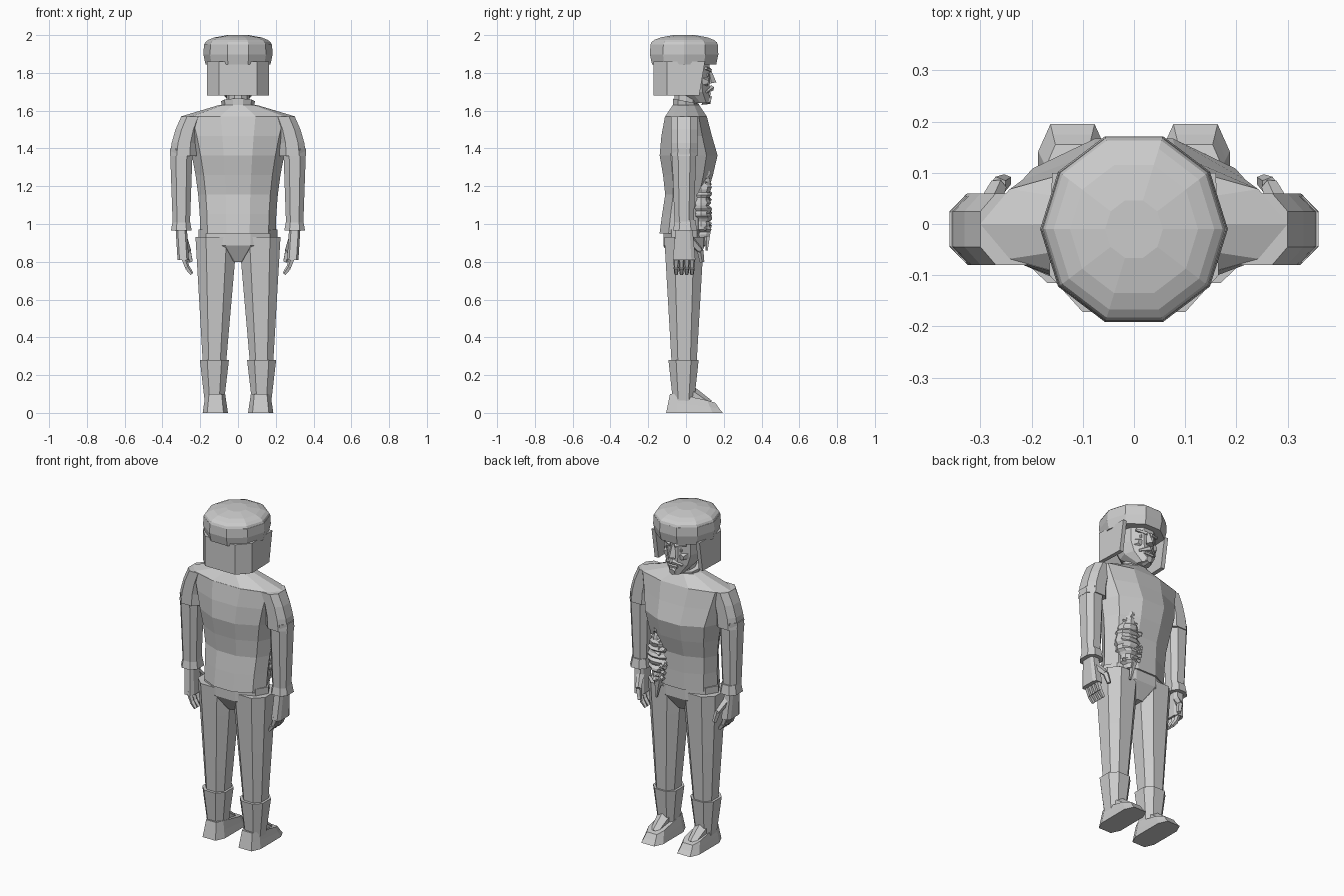
import bpy, bmesh, math, random
from mathutils import Vector, Matrix

random.seed(4)
cube = bpy.data.objects.get("Cube")
if cube:
    bpy.data.objects.remove(cube)

colour = (0.6, 0.6, 0.6, 1)
grey = bpy.data.materials.new("light_grey")
grey.use_nodes = True
grey.diffuse_color = colour
grey.node_tree.nodes["Principled BSDF"].inputs["Base Color"].default_value = colour


def finish(bm, name):
    bmesh.ops.recalc_face_normals(bm, faces=bm.faces)
    mesh = bpy.data.meshes.new(name)
    bm.to_mesh(mesh)
    bm.free()
    mesh.materials.append(grey)
    obj = bpy.data.objects.new(name, mesh)
    bpy.context.collection.objects.link(obj)
    return obj


def polygon(sides, squareness=1):
    """Unit outline; a squareness below one pushes the corners outwards."""
    outline = []
    for i in range(sides):
        angle = math.tau * (i + 0.5) / sides
        x, y = math.sin(angle), math.cos(angle)
        outline.append((math.copysign(abs(x) ** squareness, x), math.copysign(abs(y) ** squareness, y)))
    reach = max(x for x, y in outline)
    depth = max(y for x, y in outline)
    return [(x / reach, y / depth) for x, y in outline]


LIMB = polygon(8, 0.8)
ROUND = polygon(10)
SHOE = polygon(8, 0.5)


def loft(name, bottom, top, shape, profile=LIMB, steps=1, side=1):
    """Capped tube; shape(t) gives the centre x and y, half width and half depth."""
    bm = bmesh.new()
    rings = []
    for step in range(steps + 1):
        t = step / steps
        z = bottom + (top - bottom) * t
        x, y, width, depth = shape(t)
        rings.append([bm.verts.new((side * (x + px * width), y + py * depth, z)) for px, py in profile])
    count = len(profile)
    for low, high in zip(rings, rings[1:]):
        for i in range(count):
            j = (i + 1) % count
            bm.faces.new((low[i], low[j], high[j], high[i]))
    bm.faces.new(rings[0])
    bm.faces.new(rings[-1])
    return finish(bm, name)


def strut(name, start, end, radius, end_radius, sides=5):
    """Tapered bar between two points."""
    start, end = Vector(start), Vector(end)
    axis = end - start
    turn = axis.to_track_quat('Z', 'Y').to_matrix().to_4x4()
    bm = bmesh.new()
    bmesh.ops.create_cone(bm, cap_ends=True, segments=sides, radius1=radius, radius2=end_radius,
                          depth=axis.length, matrix=Matrix.Translation((start + end) / 2) @ turn)
    return finish(bm, name)


# Jacket: narrow waist, wide shoulders, full chest and arched back
def jacket_shape(t):
    chest = max(0, 1 - 3 * abs(t - 0.65))
    front = 0.11 + 0.06 * chest
    back = 0.125 + 0.015 * math.cos(9 * t)
    return 0, (front - back) / 2, 0.2 + 0.1 * t * t, (front + back) / 2


loft("jacket", 0.95, 1.57, jacket_shape, ROUND, steps=6)
loft("shoulder_slope", 1.57, 1.63, lambda t: (0, 0, 0.3 - 0.2 * t, 0.11 - 0.04 * t), ROUND)
loft("hips", 0.8, 0.97, lambda t: (0, -0.01, 0.05 + 0.16 * min(1, 2 * t), 0.06 + 0.05 * min(1, 2 * t)),
     ROUND, steps=4)

# Neck and tilted collar
loft("neck", 1.6, 1.7, lambda t: (0, 0, 0.06, 0.06), ROUND)
collar = loft("collar", 1.6, 1.65, lambda t: (0, 0, 0.08 + 0.01 * t, 0.07), ROUND)
for vert in collar.data.vertices:
    vert.co.z -= vert.co.y / 5

for side, label in ((1, "left"), (-1, "right")):
    def limb(part, bottom, top, shape, profile=LIMB, steps=1):
        return loft(f"{label}_{part}", bottom, top, shape, profile, steps, side)

    def digit(part, start, end, radius):
        strut(f"{label}_{part}", (side * start[0], *start[1:]), (side * end[0], *end[1:]),
              radius, radius * 0.7)

    # Arms, shoulders and flared cuffs
    limb("arm", 0.98, 1.4, lambda t: (0.3, -0.01, 0.045 + 0.015 * t, 0.05 + 0.015 * t), steps=3)
    limb("shoulder", 1.36, 1.57, lambda t: (0.29 - 0.05 * t * t, -0.01, 0.07 - 0.01 * t, 0.07), steps=3)
    limb("cuff", 0.965, 1.02, lambda t: (0.3, -0.005, 0.055 - 0.01 * t, 0.064 - 0.01 * t))

    # Hands with curled fingers
    limb("palm", 0.81, 0.97, lambda t: (0.29 + 0.01 * t, -0.01, 0.03, 0.06 - 0.015 * t), SHOE)
    for finger in range(4):
        y = 0.028 * finger - 0.052
        knuckle = (0.27, y, 0.77)
        digit("finger_base", (0.29, y, 0.83), knuckle, 0.018)
        digit("finger_tip", knuckle, (0.245, y, 0.735), 0.015)
    thumb_joint = (0.265, 0.075, 0.86)
    digit("thumb_base", (0.29, 0.02, 0.92), thumb_joint, 0.024)
    digit("thumb_tip", thumb_joint, (0.25, 0.085, 0.8), 0.018)

    # Legs, boot shafts and shoes
    limb("leg", 0.24, 0.93, lambda t: (0.125 - 0.01 * t, -0.01, 0.06 + 0.05 * t, 0.065 + 0.04 * t), steps=4)
    limb("boot_shaft", 0.05, 0.28, lambda t: (0.125, -0.013, 0.05 + 0.027 * t, 0.055 + 0.025 * t))
    shoe = limb("shoe", 0, 0.1, lambda t: (0.12, 0.045 - 0.01 * t, 0.067 - 0.015 * t, 0.15 - 0.03 * t),
                SHOE, steps=2)
    for vert in shoe.data.vertices:
        vert.co.z *= 1 - 3 * max(0, vert.co.y)
    strut(f"{label}_instep", (side * 0.125, 0.02, 0.1), (side * 0.125, 0.12, 0.04), 0.045, 0.03, sides=6)

# Fur cap: bulging band under a shallow dome
loft("cap_band", 1.845, 1.95, lambda t: (0, -0.01, 0.172 + 0.012 * math.sin(2.4 * t), 0.17 + 0.012 * math.sin(2.4 * t)),
     ROUND, steps=2)


def dome_shape(t):
    radius = 0.178 * math.sqrt(1 - 0.9 * t * t)
    return 0, -0.01, radius, radius


loft("cap_dome", 1.95, 2, dome_shape, ROUND, steps=4)

# Neck flap hanging from the cap round the back and sides
bm = bmesh.new()
half = [(0.16, 0.1), (0.165, -0.1), (0.1, -0.172)]
outline = half + [(-x, y) for x, y in reversed(half)]
upper = [bm.verts.new((x, y, 1.86)) for x, y in outline]
lower = [bm.verts.new((x, min(y, 0.07), 1.68)) for x, y in outline]
for i in range(len(outline) - 1):
    bm.faces.new((upper[i], upper[i + 1], lower[i + 1], lower[i]))
flap = finish(bm, "cap_flap")
lining = flap.modifiers.new("thickness", 'SOLIDIFY')
lining.thickness = 0.025
lining.offset = -1


# Head narrowing to the jaw, with a flat front
def head_shape(t):
    front = 0.125
    back = min(0.1, 0.4 * t - 0.03)
    return 0, (front - back) / 2, min(0.11, 0.04 + 0.2 * t), (front + back) / 2


loft("head", 1.64, 1.88, head_shape, ROUND, steps=4)

# Facial features
strut("nose", (0, 0.135, 1.745), (0, 0.12, 1.82), 0.026, 0.01, sides=4)
strut("chin", (0, 0.09, 1.665), (0, 0.133, 1.655), 0.035, 0.02, sides=6)
strut("lower_lip", (-0.03, 0.124, 1.69), (0.03, 0.124, 1.69), 0.01, 0.01)
for side in (1, -1):
    strut("moustache_half", (0, 0.135, 1.72), (side * 0.055, 0.11, 1.7), 0.016, 0.007)
    strut("eyebrow", (side * 0.015, 0.125, 1.815), (side * 0.075, 0.105, 1.825), 0.013, 0.008)
    strut("cheek", (side * 0.05, 0.085, 1.755), (side * 0.05, 0.118, 1.75), 0.035, 0.018, sides=6)
    strut("eye", (side * 0.04, 0.1, 1.79), (side * 0.04, 0.118, 1.79), 0.018, 0.012, sides=6)


# Torn wound with ragged folds on the belly
def fold_shape(t):
    width = 0.03 + 0.045 * math.sin(math.pi * t) ** 2 + random.uniform(-0.01, 0.01)
    return 0.115, 0.08, width, 0.05 + random.uniform(-0.01, 0.01)


loft("wound_folds", 0.93, 1.28, fold_shape, ROUND, steps=25)
for strip in range(14):
    x, z = random.uniform(0.08, 0.13), random.uniform(0.98, 1.22)
    drop = random.uniform(-0.03, 0.03)
    strut("torn_strip", (x - 0.04, 0.125, z), (x + 0.04, 0.1, z + drop), 0.013, 0.006, sides=4)
strut("hanging_strand", (0.1, 0.115, 0.98), (0.12, 0.11, 0.86), 0.022, 0.006)
